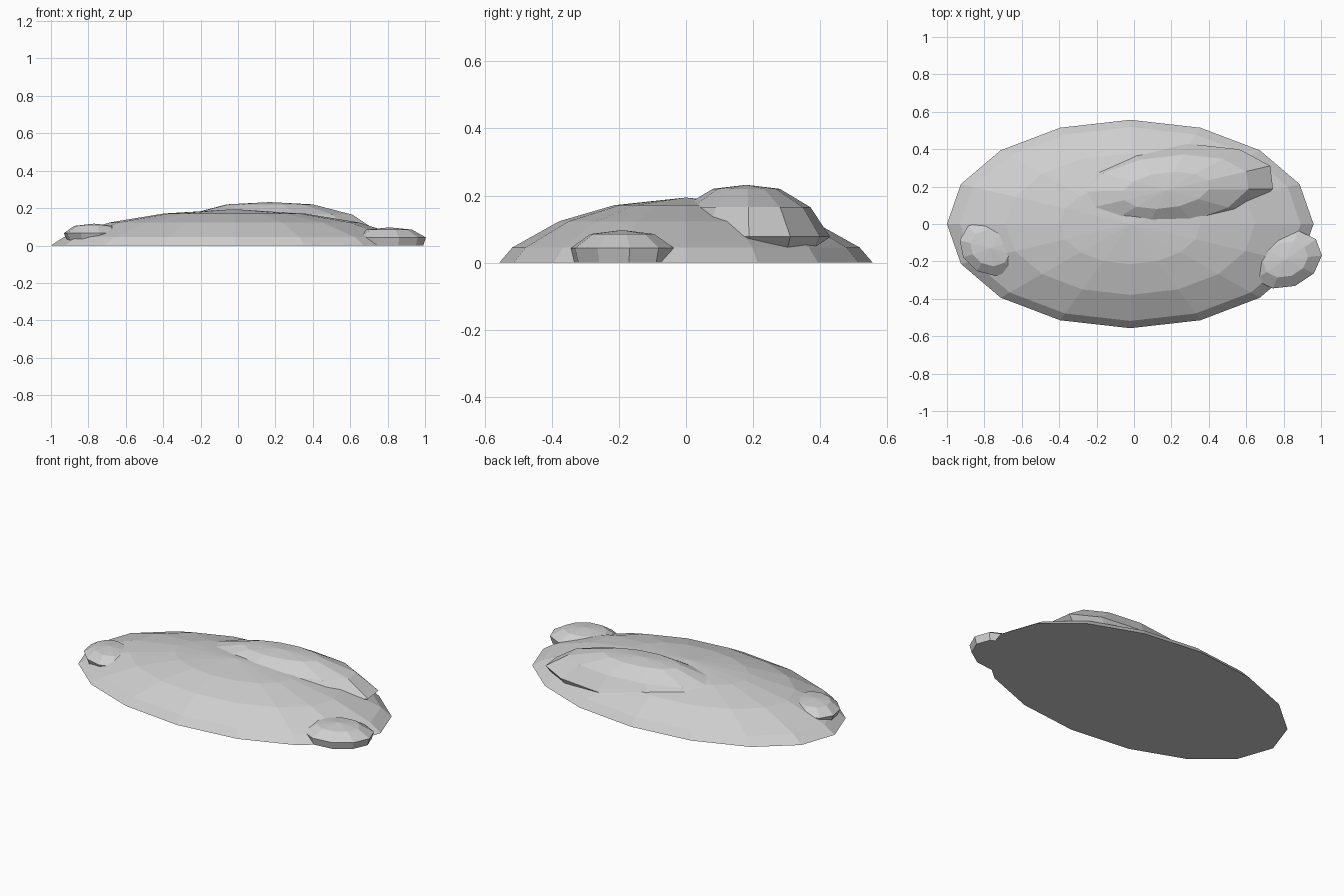
import bpy, bmesh, math

if "Cube" in bpy.data.objects:
    bpy.data.objects.remove(bpy.data.objects["Cube"])

stone = bpy.data.materials.new("pale grey stone")
stone.diffuse_color = (0.62, 0.62, 0.62, 1)
stone.use_nodes = True
stone.node_tree.nodes["Principled BSDF"].inputs["Base Color"].default_value = stone.diffuse_color


def mound(name, centre, radii, sides, rings, top, turn=0, offset=0):
    """Faceted dome: rings are (radius fraction, height), closed by a flat base and an apex."""
    bm = bmesh.new()
    c, s = math.cos(math.radians(turn)), math.sin(math.radians(turn))
    loops = []
    for f, z in rings:
        loop = []
        for i in range(sides):
            a = 2 * math.pi * (i + offset) / sides
            x, y = radii[0] * f * math.cos(a), radii[1] * f * math.sin(a)
            loop.append(bm.verts.new((centre[0] + c * x - s * y, centre[1] + s * x + c * y, z)))
        loops.append(loop)
    apex = bm.verts.new((centre[0], centre[1], top))
    bm.faces.new(loops[0][::-1])
    for i in range(sides):
        j = (i + 1) % sides
        for lo, hi in zip(loops, loops[1:]):
            bm.faces.new((lo[i], lo[j], hi[j], hi[i]))
        bm.faces.new((loops[-1][i], loops[-1][j], apex))
    me = bpy.data.meshes.new(name)
    bm.to_mesh(me)
    bm.free()
    me.materials.append(stone)
    ob = bpy.data.objects.new(name, me)
    bpy.context.collection.objects.link(ob)
    return ob


# Wide base slab
mound("main_rock", (-0.02, 0), (0.98, 0.557), 16,
      [(1, 0), (0.93, 0.045), (0.68, 0.123), (0.385, 0.171)], 0.194)
# Long raised lump at the back right, undercut at its rim
mound("back_rock", (0.17, 0.18), (0.59, 0.24), 12,
      [(0.88, 0.01), (1, 0.078), (0.77, 0.165), (0.4, 0.22)], 0.232, 7, 0.5)
# Small lumps at both ends
mound("right_rock", (0.81, -0.19), (0.2, 0.15), 10,
      [(0.93, 0), (1, 0.043), (0.62, 0.085)], 0.097, 20, 0.5)
mound("left_rock", (-0.77, -0.13), (0.17, 0.14), 10,
      [(0.85, 0.015), (1, 0.066), (0.65, 0.105)], 0.117, -30, 0.5)
